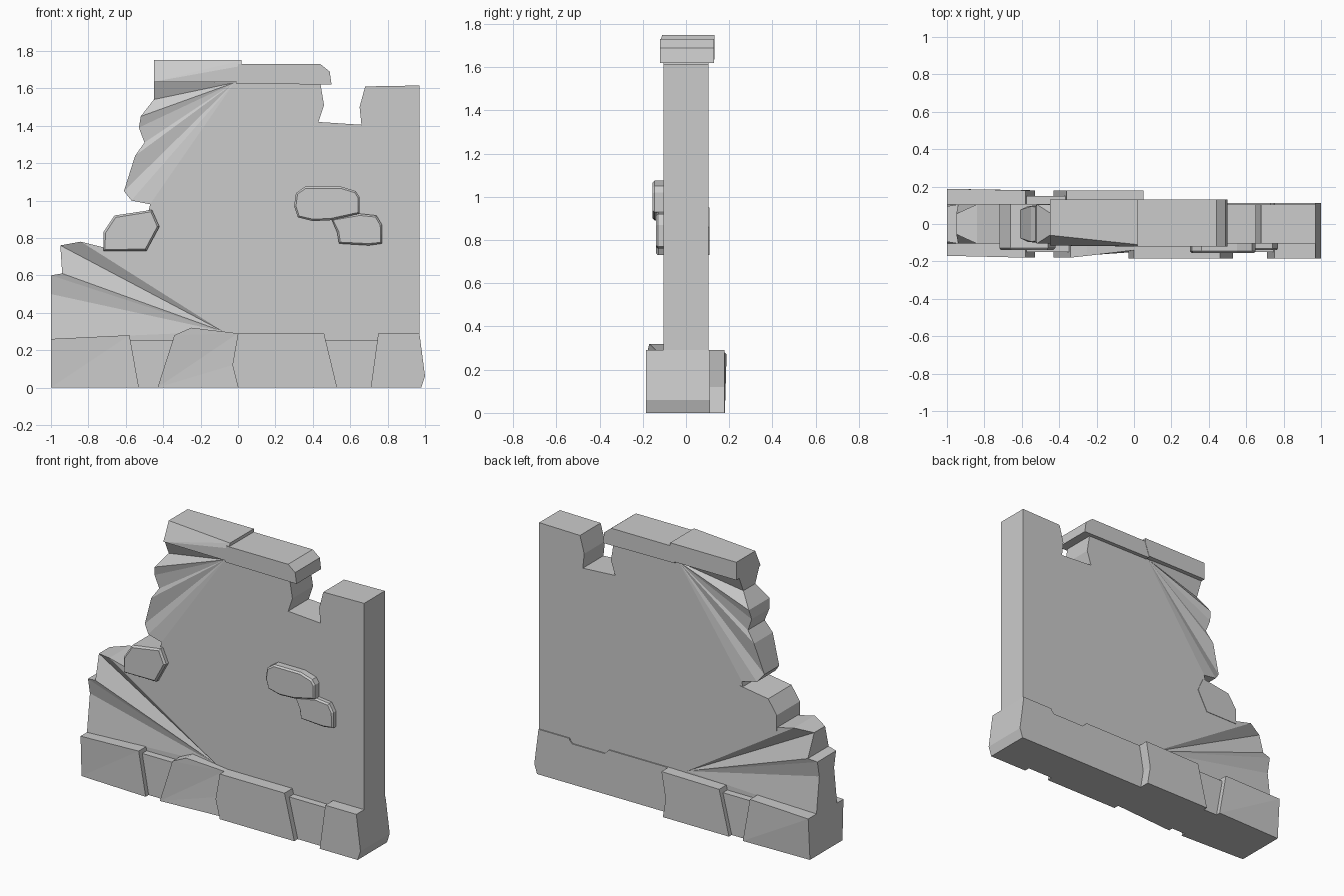
import bpy
import bmesh

cube = bpy.data.objects.get("Cube")
if cube:
    bpy.data.objects.remove(cube, do_unlink=True)

stone = bpy.data.materials.new("grey_stone")
stone.use_nodes = True
GREY = (0.6, 0.6, 0.6, 1)
stone.diffuse_color = GREY
stone.node_tree.nodes["Principled BSDF"].inputs["Base Color"].default_value = GREY


def finish(name, bm):
    bmesh.ops.recalc_face_normals(bm, faces=bm.faces)
    mesh = bpy.data.meshes.new(name)
    bm.to_mesh(mesh)
    bm.free()
    mesh.materials.append(stone)
    obj = bpy.data.objects.new(name, mesh)
    bpy.context.collection.objects.link(obj)
    return obj


def per_point(value, count):
    return value if isinstance(value, list) else [value] * count


def prism(name, outline, y_front, y_back, rim=0.0):
    """Extrude an (x, z) outline along y; rim chamfers the front edge."""
    bm = bmesh.new()
    n = len(outline)
    loops = []
    for ys in (per_point(y_front, n), per_point(y_back, n)):
        loops.append([bm.verts.new((x, y, z)) for (x, z), y in zip(outline, ys)])
    front, back = loops
    front_face = bm.faces.new(front)
    bm.faces.new(back)
    for i in range(n):
        j = (i + 1) % n
        bm.faces.new((front[i], front[j], back[j], back[i]))
    bmesh.ops.recalc_face_normals(bm, faces=bm.faces)
    if rim:
        bmesh.ops.inset_region(bm, faces=[front_face], thickness=rim, depth=rim)
    # split bent faces so they stay flat
    bmesh.ops.connect_verts_nonplanar(bm, angle_limit=0.01, faces=bm.faces)
    return finish(name, bm)


# Wall slab: (x, z, inward dent) points, with broken edges fanned to two pivots
H = 0.105
top_pivot = (-0.02, 1.63, 0)
low_pivot = (-0.08, 0.30, 0)
upper_break = [(-0.45, 1.64, 0), (-0.45, 1.54, .045), (-0.52, 1.45, 0), (-0.53, 1.39, .015),
               (-0.50, 1.31, .02), (-0.55, 1.24, .01), (-0.61, 1.05, .03), (-0.57, 1.0, .01),
               (-0.47, 0.98, 0)]
hole = [(-0.50, 0.85, 0), (-0.66, 0.735, 0)]
lower_break = [(-0.84, 0.78, 0), (-0.95, 0.76, .05), (-0.94, 0.61, 0), (-1.0, 0.6, .01),
               (-1.0, 0.5, .03), (-1.0, 0.26, 0), (-1.0, 0, 0)]
right_side = [(0.97, 0, 0), (0.97, 1.615, 0), (0.68, 1.61, 0), (0.65, 1.5, 0), (0.66, 1.405, 0),
              (0.43, 1.42, 0), (0.46, 1.51, 0), (0.44, 1.63, 0)]

bm = bmesh.new()
border = [top_pivot] + upper_break + hole + lower_break + right_side
sides = []
for sign in (-1, 1):
    table = {p: bm.verts.new((p[0], sign * (H - p[2]), p[1])) for p in border + [low_pivot]}
    sides.append(table)
    main = [top_pivot, upper_break[-1]] + hole + [lower_break[0], low_pivot] + right_side
    bm.faces.new([table[p] for p in main])
    for pivot, points in ((top_pivot, upper_break), (low_pivot, lower_break + right_side[:1])):
        for a, b in zip(points, points[1:]):
            bm.faces.new((table[pivot], table[a], table[b]))
for a, b in zip(border, border[1:] + border[:1]):
    bm.faces.new([sides[0][a], sides[0][b], sides[1][b], sides[1][a]])
finish("wall", bm)

# Capping stones on top of the wall
prism("cap_left", [(-0.45, 1.635), (-0.45, 1.75), (0.02, 1.75), (0.02, 1.72), (-0.01, 1.635)],
      [-.115, -.06, -.11, -.12, -.12], 0.132)
prism("cap_right", [(-0.01, 1.625), (0.0, 1.73), (0.44, 1.73), (0.49, 1.69), (0.50, 1.62)],
      -0.12, 0.13)

# Stones standing out of the wall
prism("left_stone", [(-.72, .73), (-.72, .83), (-.66, .92), (-.46, .95), (-.42, .86), (-.49, .73)],
      -0.128, 0.108, 0.012)
prism("upper_stone", [(.32, .91), (.30, .97), (.31, 1.04), (.36, 1.075), (.55, 1.075),
                      (.63, 1.05), (.65, 1.02), (.65, .93), (.50, .895), (.40, .89)],
      -0.145, -0.09, 0.01)
prism("lower_stone", [(.50, .90), (.65, .93), (.74, .92), (.77, .87), (.77, .77), (.70, .76),
                      (.54, .77), (.53, .83)], -0.13, -0.09, 0.01)

# Front plinth blocks
prism("front_block_left", [(-1, 0), (-1, .26), (-.58, .28), (-.53, 0)],
      [-.16, -.17, -.18, -.18], -0.09)
prism("front_block_middle", [(-.43, 0), (-.34, .28), (-.25, .32), (0, .29), (-.03, .12), (0, 0)],
      [-.18, -.18, -.17, -.14, -.145, -.15], -0.09)
prism("front_block_centre", [(0, 0), (-.03, .12), (0, .29), (.46, .29), (.53, 0)], -0.185, -0.09)
prism("corner_block", [(.71, 0), (.75, .29), (.97, .29), (1.0, .06), (.98, 0)], -0.185, 0.112)
for label, x0, x1 in (("left", -.58, -.34), ("right", .45, .77)):
    prism("front_recess_" + label, [(x0, 0), (x0, .255), (x1, .255), (x1, 0)], -0.15, -0.09)

# Back plinth blocks
prism("back_block_long", [(.97, 0), (.97, .29), (.76, .29), (.73, .26), (.5, .26), (.47, .29),
                          (.02, .29), (.02, 0)], 0.09, 0.112)
prism("back_block_middle", [(.04, 0), (.02, .12), (.05, .29), (-.36, .285), (-.43, 0)], 0.09, 0.178)
prism("back_recess", [(-.34, 0), (-.34, .255), (-.6, .255), (-.6, 0)], 0.09, 0.15)
prism("back_block_end", [(-.53, 0), (-.58, .28), (-1, .27), (-1, 0)], 0.09,
      [.18, .18, .188, .17])
